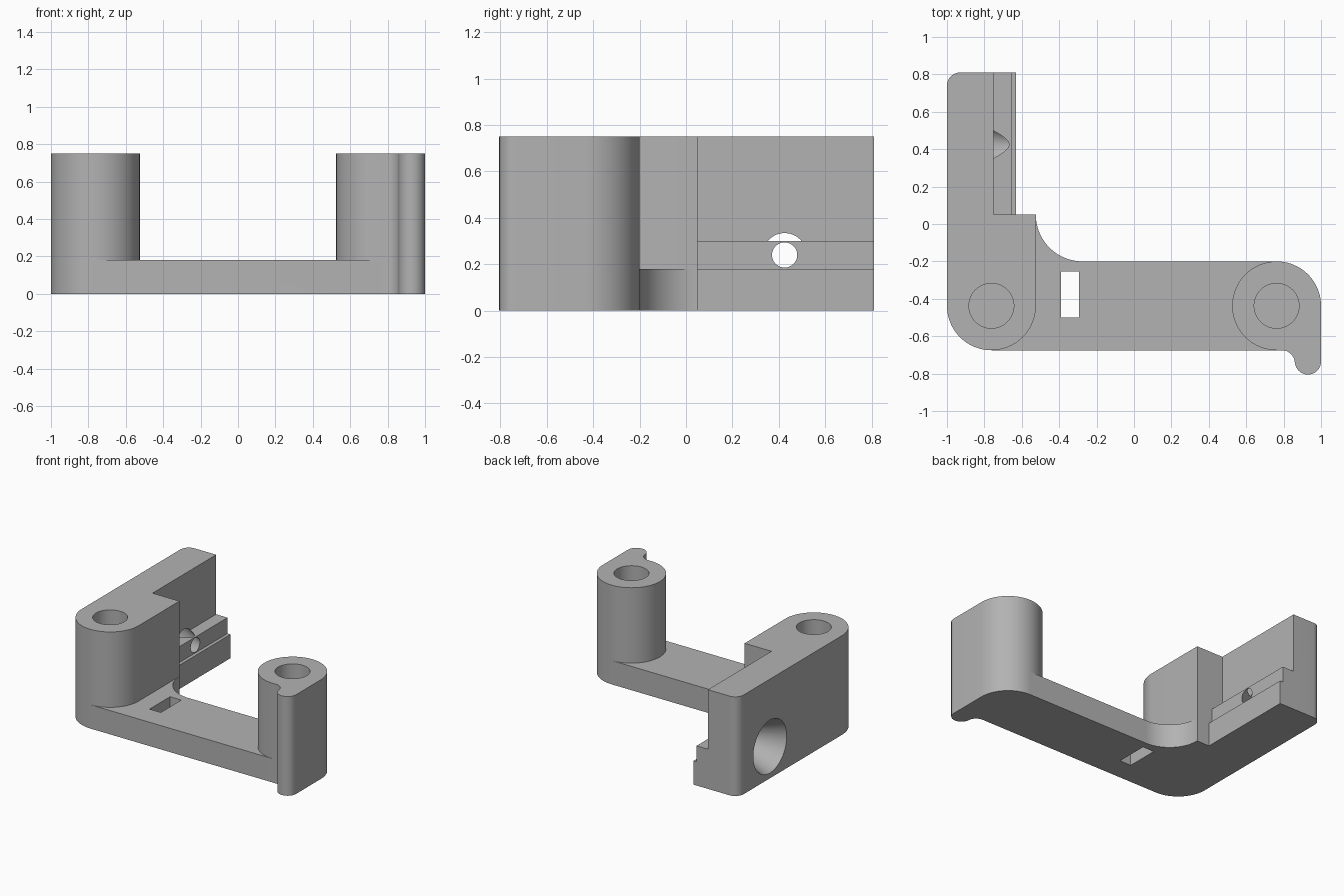
import bpy
import bmesh
from math import radians, cos, sin
from mathutils import Matrix, Vector

cube = bpy.data.objects.get("Cube")
if cube:
    bpy.data.objects.remove(cube, do_unlink=True)

grey = bpy.data.materials.new("plain grey")
grey.use_nodes = True
grey.diffuse_color = (0.45, 0.45, 0.45, 1)
grey.node_tree.nodes["Principled BSDF"].inputs["Base Color"].default_value = grey.diffuse_color

HEIGHT, PLATE = 0.75, 0.18
POST_X, POST_Y, POST_R = 0.7625, -0.4375, 0.2375
BACK, STEP = 0.81, 0.05


def arc(cx, cy, r, start, end, steps=20):
    """Points on an arc, angles in degrees."""
    angles = [radians(start + (end - start) * i / steps) for i in range(steps + 1)]
    return [(cx + r * cos(a), cy + r * sin(a)) for a in angles]


def make_object(name, bm):
    bmesh.ops.recalc_face_normals(bm, faces=bm.faces)
    mesh = bpy.data.meshes.new(name)
    bm.to_mesh(mesh)
    bm.free()
    mesh.materials.append(grey)
    obj = bpy.data.objects.new(name, mesh)
    bpy.context.collection.objects.link(obj)
    return obj


def extrude(name, outline, z0, z1):
    """Prism with the given plan outline."""
    bm = bmesh.new()
    face = bm.faces.new([bm.verts.new((x, y, z0)) for x, y in outline])
    top = bmesh.ops.extrude_face_region(bm, geom=[face])["geom"]
    verts = [v for v in top if isinstance(v, bmesh.types.BMVert)]
    bmesh.ops.translate(bm, verts=verts, vec=(0, 0, z1 - z0))
    return make_object(name, bm)


def rect(x0, x1, y0, y1):
    return [(x0, y0), (x1, y0), (x1, y1), (x0, y1)]


def cone(name, r1, r2, depth, matrix):
    bm = bmesh.new()
    bmesh.ops.create_cone(bm, cap_ends=True, segments=64, radius1=r1,
                          radius2=r2, depth=depth, matrix=matrix)
    return make_object(name, bm)


def combine(target, other, operation):
    """Boolean another part into the target and discard that part."""
    other.hide_render = True
    mod = target.modifiers.new(operation.title(), "BOOLEAN")
    mod.operation, mod.solver, mod.object = operation, "EXACT", other
    bpy.ops.object.select_all(action="DESELECT")
    bpy.context.view_layer.objects.active = target
    target.select_set(True)
    bpy.ops.object.modifier_apply(modifier=mod.name)
    bpy.data.objects.remove(other, do_unlink=True)


# Shared plan curves
left_round = arc(-POST_X, POST_Y, POST_R, 180, 270)
hook = (arc(0.79, -0.745, 0.07, 90, 0, 12)
        + arc(0.93, -0.735, 0.07, 180, 360, 24))
right_round = arc(POST_X, POST_Y, POST_R, 0, 90)
back_corner = arc(-0.93, BACK - 0.07, 0.07, 90, 180, 12)
inner_fillet = arc(-0.275, STEP, 0.25, 270, 180)

# Base plate with the inside fillet and the hook foot
body = extrude("bracket_body", left_round + hook + right_round + inner_fillet
               + [(-0.75, STEP), (-0.75, BACK)] + back_corner, 0, PLATE)

# Tall left post and rear wall
left_wall = extrude("left_post_and_wall", left_round
                    + arc(-POST_X, POST_Y, POST_R, 270, 360)[1:]
                    + [(-0.525, STEP), (-0.75, STEP), (-0.75, BACK)]
                    + back_corner, 0, HEIGHT)

# Right post with hook
right_post = extrude("right_post", hook + right_round
                     + arc(POST_X, POST_Y, POST_R, 90, 270, 40)[1:], 0, HEIGHT)

# Two-step ledge along the wall
ledge = extrude("wall_ledge", rect(-0.8, -0.655, STEP - 0.05, BACK), 0, 0.3)
lip = extrude("ledge_lip", rect(-0.8, -0.63, STEP - 0.05, BACK), 0, PLATE)

for part in (left_wall, right_post, ledge, lip):
    combine(body, part, "UNION")

# Blind bores in both posts
for side in (-1, 1):
    place = Matrix.Translation((side * POST_X, POST_Y, PLATE + 0.5))
    combine(body, cone("post_bore", 0.12, 0.12, 1.0, place), "DIFFERENCE")

# Slot through the plate
slot = extrude("plate_slot", rect(-0.39, -0.295, -0.5, -0.255), -0.1, 0.3)
combine(body, slot, "DIFFERENCE")

# Tapered hole through the wall and ledge
turn = Vector((0, 0, 1)).rotation_difference(Vector((1, 0, 0))).to_matrix().to_4x4()
place = Matrix.Translation((-0.825, 0.425, 0.24)) @ turn
combine(body, cone("tapered_hole", 0.204, 0.048, 0.37, place), "DIFFERENCE")

bpy.ops.object.select_all(action="DESELECT")
bpy.context.view_layer.objects.active = body
body.select_set(True)
bpy.ops.object.shade_smooth_by_angle(angle=radians(30))
